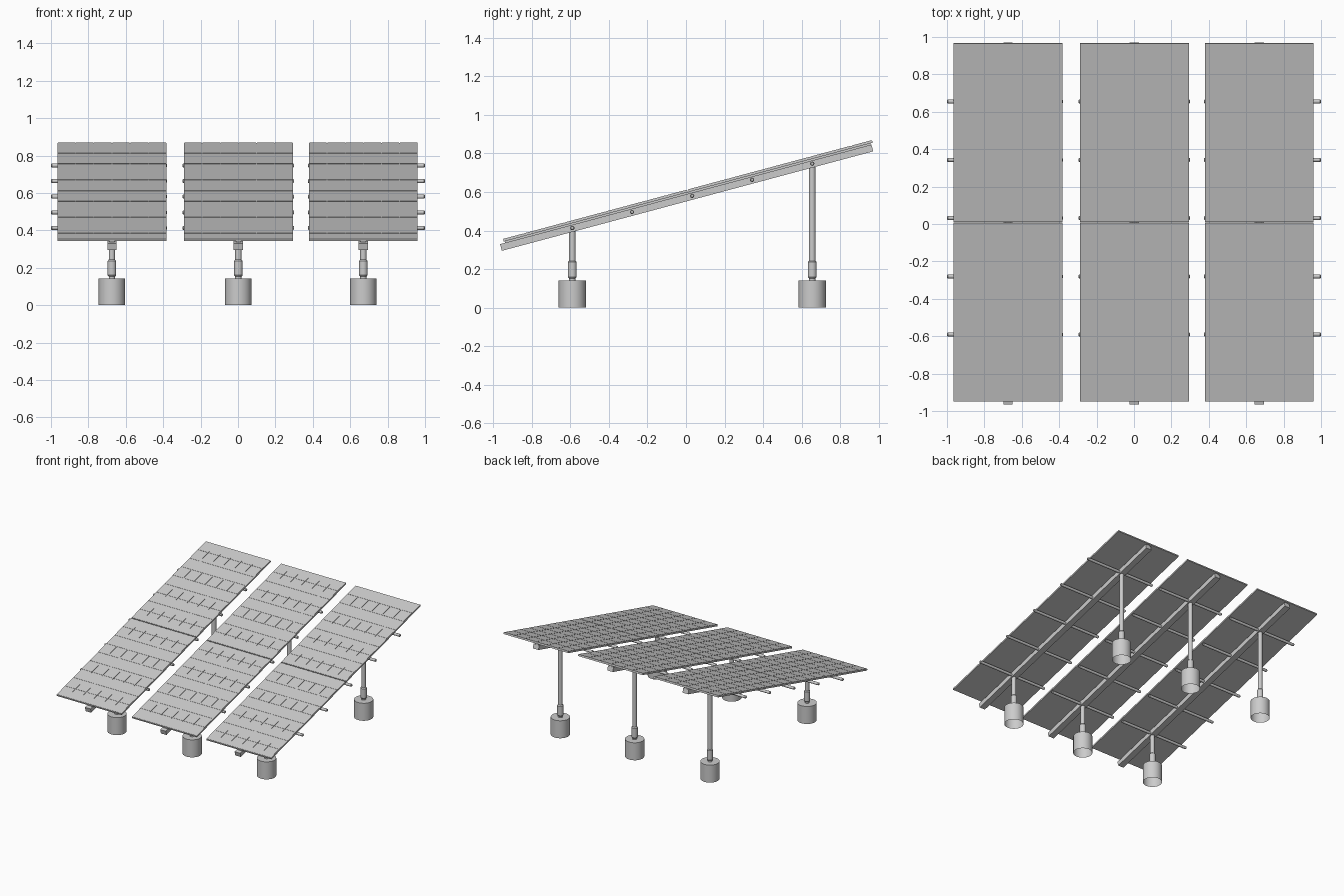
import bpy
import bmesh
import math
from mathutils import Matrix, Vector

old = bpy.data.objects.get("Cube")
if old:
    bpy.data.objects.remove(old)

grey = bpy.data.materials.new("light_grey")
grey.use_nodes = True
COLOUR = (0.6, 0.6, 0.6, 1)
grey.diffuse_color = COLOUR
grey.node_tree.nodes["Principled BSDF"].inputs["Base Color"].default_value = COLOUR

TILT = math.radians(15)
CENTRE = Vector((0, 0.008, 0.613))   # middle of the panel top plane
SLOPE = Matrix.Translation(CENTRE) @ Matrix.Rotation(TILT, 4, "X")


def finish(name, bm, matrix=Matrix(), smooth=False):
    mesh = bpy.data.meshes.new(name)
    bmesh.ops.recalc_face_normals(bm, faces=bm.faces)
    bm.to_mesh(mesh)
    bm.free()
    mesh.materials.append(grey)
    obj = bpy.data.objects.new(name, mesh)
    bpy.context.collection.objects.link(obj)
    obj.matrix_world = matrix
    if smooth:
        bpy.ops.object.select_all(action="DESELECT")
        obj.select_set(True)
        bpy.context.view_layer.objects.active = obj
        bpy.ops.object.shade_smooth_by_angle(angle=math.radians(35))
    return obj


def add_box(bm, low, high):
    low, high = Vector(low), Vector(high)
    size = high - low
    matrix = Matrix.Translation((low + high) / 2) @ Matrix.Diagonal((*size, 1))
    bmesh.ops.create_cube(bm, size=1, matrix=matrix)


def lathe(name, profile, matrix, sides=32):
    # Spin a (radius, height) profile around the z axis
    bm = bmesh.new()
    verts = [bm.verts.new((r, 0, z)) for r, z in profile]
    edges = [bm.edges.new(pair) for pair in zip(verts, verts[1:])]
    bmesh.ops.spin(bm, geom=verts + edges, cent=(0, 0, 0), axis=(0, 0, 1),
                   angle=math.tau, steps=sides)
    bmesh.ops.remove_doubles(bm, verts=bm.verts, dist=0.0001)
    return finish(name, bm, matrix, smooth=True)


# Each table: name, centre x, purlin start x, purlin end x
TABLES = [("right", -0.674, -1.0, -0.38),
          ("middle", 0.002, -0.297, 0.30),
          ("left", 0.67, 0.373, 1.0)]
HALF_W, HALF_L, SEAM = 0.291, 0.991, 0.003
THICK, CELL_RISE = 0.014, 0.0015
ROWS, COLS, GROOVE = 9, 6, 0.004
PURLINS = [-0.59, -0.28, 0.032, 0.343, 0.655]
BEAM_TOP, BEAM_BOTTOM, PURLIN_N = -0.022, -0.058, -0.038


def panel(name, x, start, end):
    # Flat sheet with thin raised cells
    bm = bmesh.new()
    add_box(bm, (x - HALF_W, start, -THICK), (x + HALF_W, end, -CELL_RISE))
    dx, dy = 2 * HALF_W / COLS, (end - start) / ROWS
    g = GROOVE / 2
    for i in range(COLS):
        for j in range(ROWS):
            cx, cy = x - HALF_W + i * dx, start + j * dy
            add_box(bm, (cx + g, cy + g, -CELL_RISE),
                    (cx + dx - g, cy + dy - g, 0))
    finish(name, bm, SLOPE)


def beam(name, x):
    # Sloping beam with a narrower rib that carries the panels
    bm = bmesh.new()
    add_box(bm, (x - 0.025, -1.013, BEAM_BOTTOM), (x + 0.025, 0.982, BEAM_TOP))
    add_box(bm, (x - 0.014, -0.985, BEAM_TOP), (x + 0.014, 0.98, -THICK))
    finish(name, bm, SLOPE)


def height_at(y, n):
    # World height of the sloping plane at depth n below the panel tops
    return CENTRE.z + (y - CENTRE.y) * math.tan(TILT) + n / math.cos(TILT)


for side, x, x0, x1 in TABLES:
    panel(side + "_lower_panel", x, -HALF_L, -SEAM)
    panel(side + "_upper_panel", x, SEAM, HALF_L)
    beam(side + "_beam", x)

    # Round cross tubes with softened ends
    length = x1 - x0
    tube = [(0, 0), (0.007, 0), (0.011, 0.005),
            (0.011, length - 0.005), (0.007, length), (0, length)]
    for k, y in enumerate(PURLINS):
        place = Matrix.Translation((x0, y, height_at(y, PURLIN_N)))
        lathe(f"{side}_purlin_{k + 1}", tube,
              place @ Matrix.Rotation(math.pi / 2, 4, "Y"), 16)

    # Posts with sleeves, standing on footings that are open underneath
    for end, y in (("front", PURLINS[0]), ("back", PURLINS[-1])):
        place = Matrix.Translation((x, y, 0))
        top = height_at(y, BEAM_BOTTOM) + 0.006
        lathe(f"{side}_{end}_footing", [(0.071, 0), (0.071, 0.142), (0, 0.142)], place)
        lathe(f"{side}_{end}_post", [(0.017, 0.142), (0.017, top), (0, top)], place)
        lathe(f"{side}_{end}_sleeve",
              [(0.017, 0.152), (0.023, 0.16), (0.023, 0.236), (0.017, 0.243)], place)
